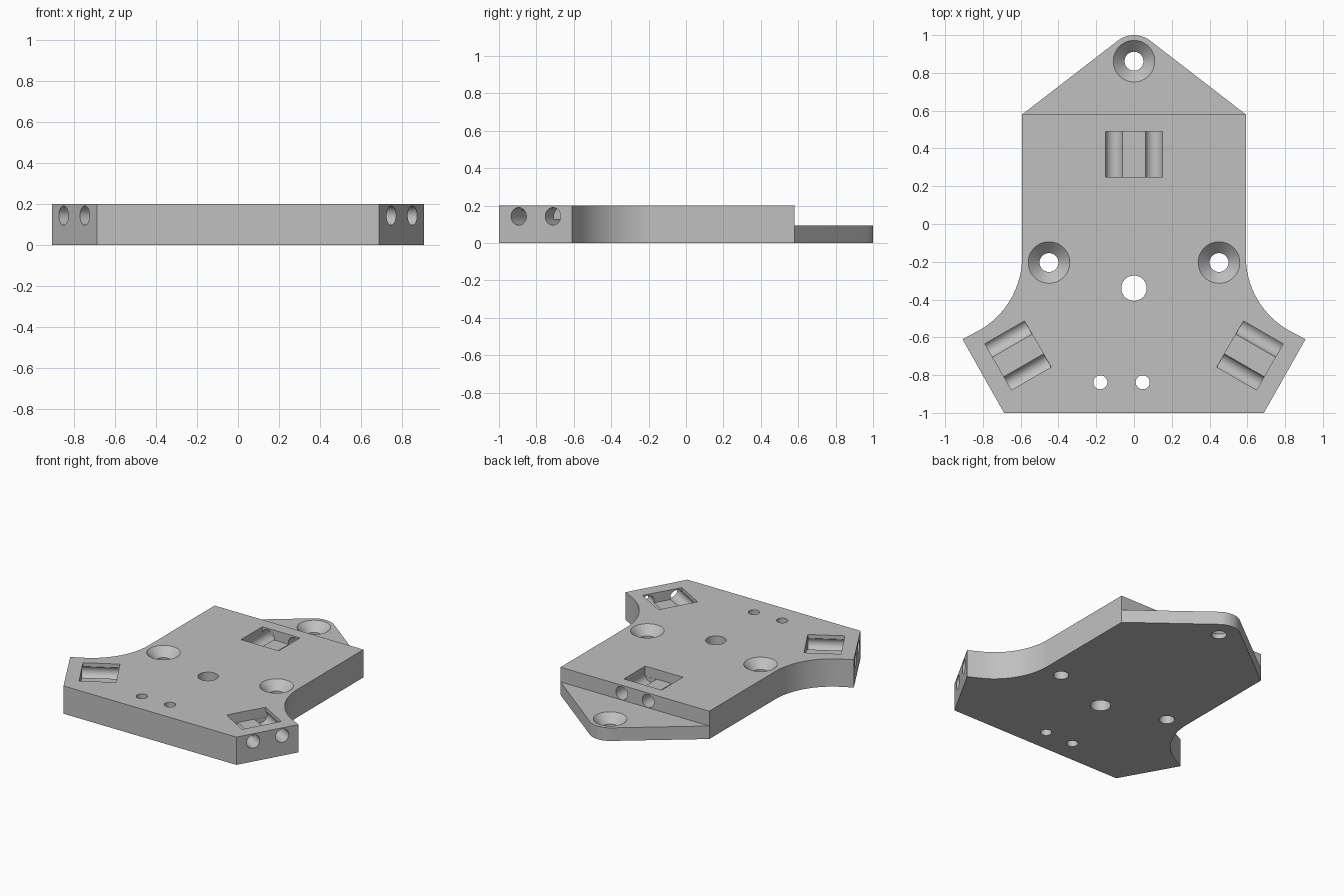
import bpy, bmesh, math
from mathutils import Matrix, Vector

if "Cube" in bpy.data.objects:
    bpy.data.objects.remove(bpy.data.objects["Cube"])

HEIGHT, TAB_TOP, STEP_Y = 0.2, 0.094, 0.58

grey = bpy.data.materials.new("plain grey")
grey.diffuse_color = (0.53, 0.53, 0.53, 1)
grey.use_nodes = True
grey.node_tree.nodes["Principled BSDF"].inputs["Base Color"].default_value = grey.diffuse_color


def make_object(name, bm, matrix=Matrix()):
    bmesh.ops.recalc_face_normals(bm, faces=bm.faces[:])
    mesh = bpy.data.meshes.new(name)
    bm.to_mesh(mesh)
    bm.free()
    mesh.transform(matrix)
    mesh.materials.append(grey)
    obj = bpy.data.objects.new(name, mesh)
    bpy.context.collection.objects.link(obj)
    return obj


def prism(name, points, z0, z1):
    bm = bmesh.new()
    face = bm.faces.new([bm.verts.new((x, y, z0)) for x, y in points])
    top = bmesh.ops.extrude_face_region(bm, geom=[face])["geom"]
    bmesh.ops.translate(bm, vec=(0, 0, z1 - z0),
                        verts=[v for v in top if isinstance(v, bmesh.types.BMVert)])
    return make_object(name, bm)


def lathe(name, profile, matrix, sides=48):
    """Solid of revolution about local z from (radius, z) pairs."""
    bm = bmesh.new()
    rings = []
    for r, z in profile:
        rings.append([bm.verts.new((r * math.cos(2 * math.pi * i / sides),
                                    r * math.sin(2 * math.pi * i / sides), z))
                      for i in range(sides)])
    for a, b in zip(rings, rings[1:]):
        for i in range(sides):
            j = (i + 1) % sides
            bm.faces.new((a[i], a[j], b[j], b[i]))
    bm.faces.new(rings[0])
    bm.faces.new(rings[-1])
    return make_object(name, bm, matrix)


def box(name, lo, hi, matrix=Matrix()):
    bm = bmesh.new()
    bmesh.ops.create_cube(bm, size=1)
    lo, hi = Vector(lo), Vector(hi)
    place = Matrix.Translation((lo + hi) / 2) @ Matrix.Diagonal((*(hi - lo), 1))
    return make_object(name, bm, matrix @ place)


def cut(target, cutter):
    mod = target.modifiers.new("cut", "BOOLEAN")
    mod.operation, mod.solver, mod.object = "DIFFERENCE", "EXACT", cutter
    bpy.context.view_layer.objects.active = target
    bpy.ops.object.modifier_apply(modifier=mod.name)
    bpy.data.objects.remove(cutter, do_unlink=True)


# Plate outline, right half from the bottom corner up to the rounded nose
half = [(0.688, -1.0), (0.908, -0.61)]
for i in range(17):                       # concave shoulder
    a = math.radians(60 * (1 - i / 16))
    half.append((0.592 + 0.45 * (1 - math.cos(a)), -0.172 - 0.45 * math.sin(a)))
half.append((0.592, STEP_Y))
for i in range(9):                        # rounded nose
    a = math.radians(52.2 + (90 - 52.2) * i / 8)
    half.append((0.14 * math.cos(a), 0.86 + 0.14 * math.sin(a)))
half[-1] = (0.0, 1.0)
outline = half + [(-x, y) for x, y in reversed(half[:-1])]
plate = prism("mounting_plate", outline, 0, HEIGHT)

# Lower the nose into a thin tab
cut(plate, box("step_cutter", (-1, STEP_Y, TAB_TOP), (1, 1.2, 0.5)))

# Countersunk screw holes
for x, y, top in ((0, 0.862, TAB_TOP), (-0.45, -0.204, HEIGHT), (0.45, -0.204, HEIGHT)):
    cut(plate, lathe("screw_cutter",
                     [(0.05, -0.1), (0.05, top - 0.06), (0.11, top), (0.11, top + 0.1)],
                     Matrix.Translation((x, y, 0))))

# Plain through holes
for x, y, r in ((0, -0.34, 0.067), (-0.178, -0.838, 0.037), (0.046, -0.838, 0.037)):
    cut(plate, lathe("hole_cutter", [(r, -0.1), (r, 0.4)], Matrix.Translation((x, y, 0))))

# Pockets with twin rod bores running out through the nearest edge (local +y)
for x, y, turn, w in ((0, 0.37, 0, 0.15), (-0.614, -0.696, 120, 0.141),
                      (0.614, -0.696, -120, 0.141)):
    frame = Matrix.Translation((x, y, 0)) @ Matrix.Rotation(math.radians(turn), 4, "Z")
    cut(plate, box("pocket_cutter", (-w, -0.121, 0.13), (w, 0.121, 0.4), frame))
    for side in (-1, 1):
        axis = (frame @ Matrix.Translation((side * 0.105, 0, 0.143))
                @ Matrix.Rotation(math.radians(-90), 4, "X"))
        cut(plate, lathe("bore_cutter", [(0.047, -0.12), (0.047, 0.35)], axis))

# Smooth the round walls, keep the edges sharp
bpy.ops.object.select_all(action="DESELECT")
plate.select_set(True)
bpy.context.view_layer.objects.active = plate
bpy.ops.object.shade_smooth_by_angle(angle=math.radians(25))
